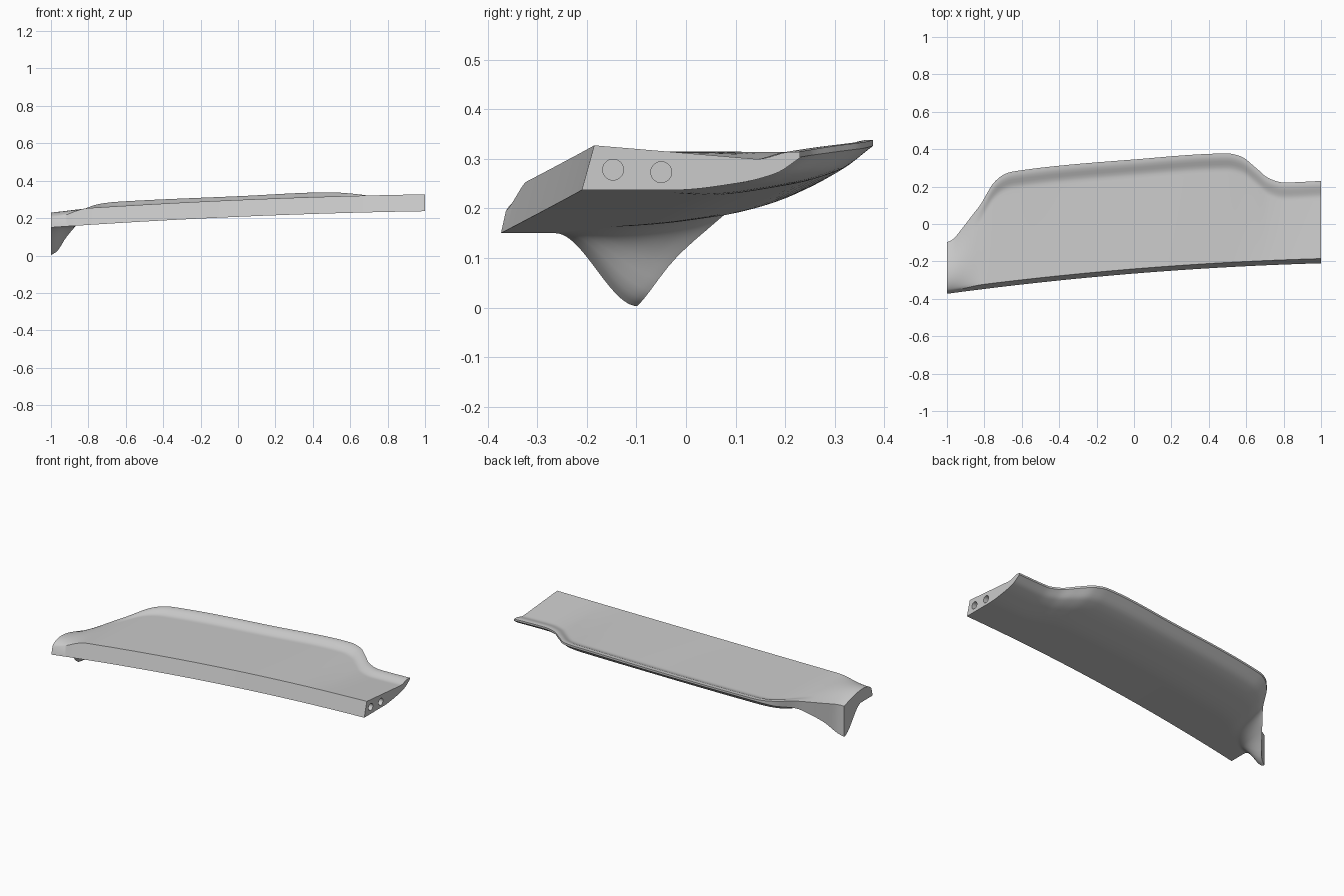
import bpy
import bmesh
import math
from mathutils import Vector

STATIONS = 140      # cross-sections along the span
CHORD_STEPS = 40    # points along each side of a cross-section
LIP_WIDTH = 0.09

# Trailing edge: x, y, top height, bottom height, lip rise
TRAILING_EDGE = [
    (-1, -.098, .19, .003, 0),
    (-.97, -.083, .197, .02, 0),
    (-.92, -.025, .213, .095, 0),
    (-.87, .04, .232, .155, 0),
    (-.82, .105, .25, .205, .008),
    (-.75, .22, .274, .245, .018),
    (-.7, .262, .282, .265, .022),
    (-.65, .28, .287, .274, .024),
    (0, .345, .317, .305, .025),
    (.5, .377, .338, .326, .025),
    (.57, .362, .334, .322, .025),
    (.65, .302, .326, .314, .023),
    (.72, .245, .317, .306, .022),
    (.8, .222, .313, .302, .021),
    (1, .23, .313, .302, .021),
]

# Underside rise from front to back, as fractions of chord and height
UNDERSIDE = [(0, 0), (.42, 0), (.72, .22), (.89, .52), (1, 1)]


def smoothstep(value):
    value = max(0.0, min(1.0, value))
    return value * value * (3 - 2 * value)


def sample(rows, x):
    """Smooth interpolation of table rows without overshoot."""
    last = len(rows) - 1
    i = 0
    while i < last - 1 and x > rows[i + 1][0]:
        i += 1

    def slope(a, column):
        return (rows[a + 1][column] - rows[a][column]) / (rows[a + 1][0] - rows[a][0])

    def tangent(k, column):
        if k == 0:
            return slope(0, column)
        if k == last:
            return slope(last - 1, column)
        before, after = slope(k - 1, column), slope(k, column)
        if before * after <= 0:
            return 0.0
        return 2 * before * after / (before + after)

    span = rows[i + 1][0] - rows[i][0]
    t = (x - rows[i][0]) / span
    ease = smoothstep(t)
    result = []
    for column in range(1, len(rows[0])):
        result.append(
            rows[i][column] * (1 - ease) + rows[i + 1][column] * ease
            + span * t * (1 - t) ** 2 * tangent(i, column)
            - span * t * t * (1 - t) * tangent(i + 1, column))
    return result


def cross_section(x):
    """Closed outline: underside front to back, then top back to front."""
    back_y, back_top, back_bottom, lip = sample(TRAILING_EDGE, x)
    fin = 1 - smoothstep((x + 1) / .25)
    tip = 1 - smoothstep((x + 1) / .2)
    front_y = -.265 + .0815 * x - .0265 * x * x
    front_z = .207 + .0435 * x - .0135 * x * x
    top_y = front_y + .025 - .015 * tip
    top_z = front_z + .09 - .045 * tip
    points = []
    for step in range(CHORD_STEPS + 1):
        t = step / CHORD_STEPS
        flat_rise = sample(UNDERSIDE, t)[0]
        fin_rise = smoothstep((t - .4) / .6)
        rise = flat_rise * (1 - fin) + fin_rise * fin
        points.append(Vector((x, front_y + (back_y - front_y) * t,
                              front_z + (back_bottom - front_z) * rise)))
    for step in range(CHORD_STEPS, -1, -1):
        t = step / CHORD_STEPS
        y = top_y + (back_y - top_y) * t
        z = top_z + (back_top - lip - top_z) * t
        z += lip * smoothstep((LIP_WIDTH - (back_y - y)) / (LIP_WIDTH - .012))
        z += .036 * tip * math.sin(math.pi * t ** .65)
        points.append(Vector((x, y, z)))
    return points


def make_material(name, colour):
    material = bpy.data.materials.new(name)
    material.use_nodes = True
    material.diffuse_color = colour
    material.node_tree.nodes["Principled BSDF"].inputs["Base Color"].default_value = colour
    return material


def loft_blade(name):
    """Skin the cross-sections into one closed solid."""
    bm = bmesh.new()
    rings = []
    for step in range(STATIONS + 1):
        x = -1 + 2 * step / STATIONS
        rings.append([bm.verts.new(point) for point in cross_section(x)])
    count = len(rings[0])
    for ring, following in zip(rings, rings[1:]):
        for k in range(count):
            n = (k + 1) % count
            bm.faces.new((ring[k], ring[n], following[n], following[k]))
    bm.faces.new(rings[0])
    bm.faces.new(rings[-1])
    bmesh.ops.recalc_face_normals(bm, faces=bm.faces[:])
    mesh = bpy.data.meshes.new(name)
    bm.to_mesh(mesh)
    bm.free()
    blade = bpy.data.objects.new(name, mesh)
    bpy.context.collection.objects.link(blade)
    return blade


def drill_hole(blade, y, z):
    """Bore a shallow round socket into the root end."""
    bpy.ops.mesh.primitive_cylinder_add(
        vertices=32, radius=.021, depth=.08,
        location=(1, y, z), rotation=(0, math.pi / 2, 0))
    cutter = bpy.context.object
    cutter.name = "socket_cutter"
    cutter.hide_render = True
    cutter.data.materials.append(blade.data.materials[0])
    bpy.context.view_layer.objects.active = blade
    cut = blade.modifiers.new("socket", 'BOOLEAN')
    cut.operation = 'DIFFERENCE'
    cut.solver = 'EXACT'
    cut.object = cutter
    bpy.ops.object.modifier_apply(modifier=cut.name)
    bpy.data.objects.remove(cutter, do_unlink=True)


default_cube = bpy.data.objects.get("Cube")
if default_cube:
    bpy.data.objects.remove(default_cube, do_unlink=True)

# Blade with raised trailing lip and downturned tip fin
wing_blade = loft_blade("wing_blade")
wing_blade.data.materials.append(make_material("light grey", (.6, .6, .6, 1)))

# Two mounting sockets in the root end
for socket_y, socket_z in ((-.147, .278), (-.05, .273)):
    drill_hole(wing_blade, socket_y, socket_z)

# Smooth skin with crisp edges
bpy.ops.object.select_all(action='DESELECT')
wing_blade.select_set(True)
bpy.context.view_layer.objects.active = wing_blade
bpy.ops.object.shade_smooth_by_angle(angle=math.radians(35))
